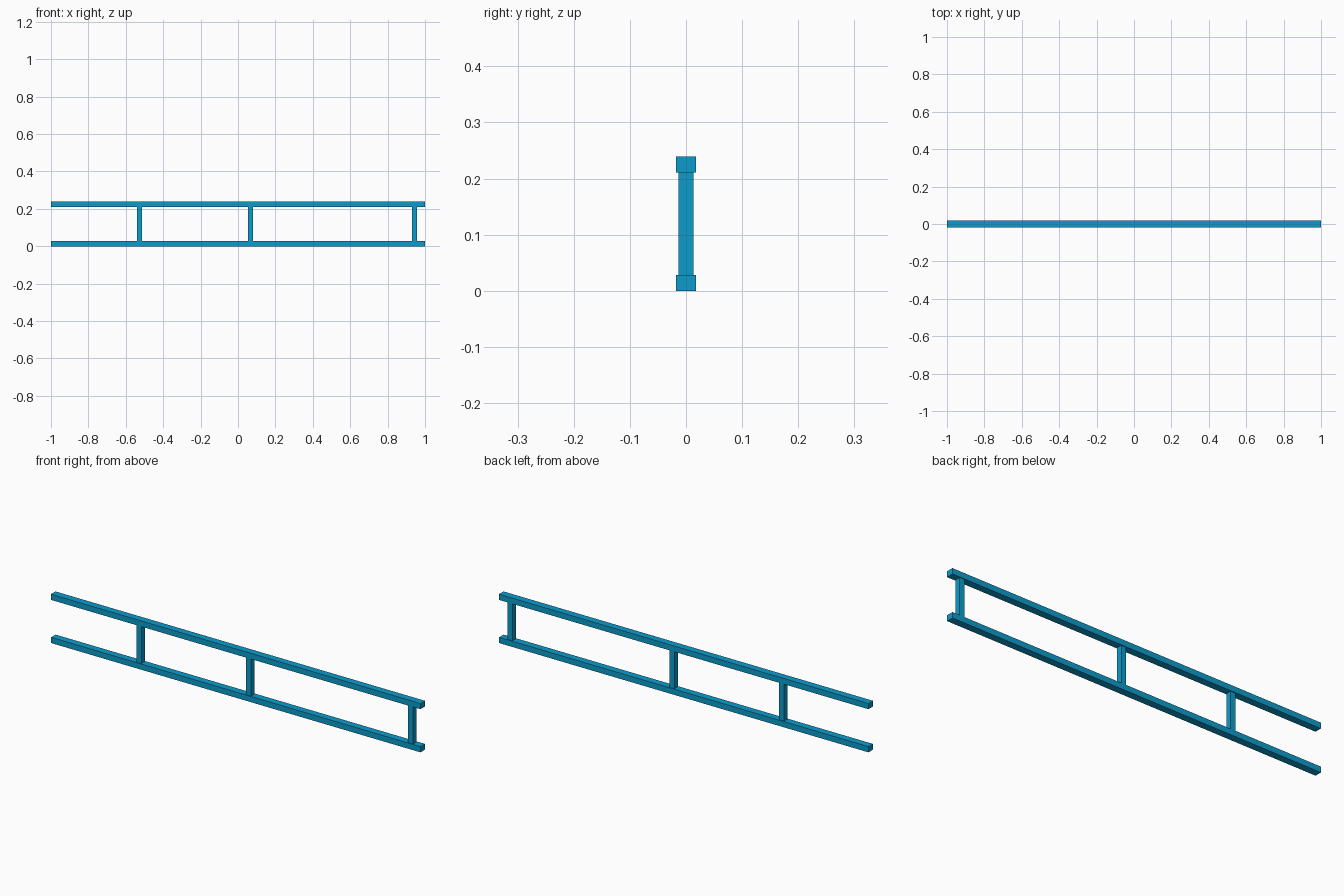
import bpy

if "Cube" in bpy.data.objects:
    bpy.data.objects.remove(bpy.data.objects["Cube"])

# Shared blue paint
paint = bpy.data.materials.new("blue_paint")
paint.diffuse_color = (0.004, 0.33, 0.6, 1)
paint.use_nodes = True
paint.node_tree.nodes["Principled BSDF"].inputs["Base Color"].default_value = paint.diffuse_color

HEIGHT = 0.239
RAIL_H = 0.028


def box(name, center, size):
    bpy.ops.mesh.primitive_cube_add(size=1, location=center)
    ob = bpy.context.object
    ob.name = name
    ob.scale = size
    bpy.ops.object.transform_apply(location=False, rotation=False, scale=True)
    ob.data.materials.append(paint)
    return ob


# Long horizontal rails
for name, z in (("bottom_rail", RAIL_H / 2), ("top_rail", HEIGHT - RAIL_H / 2)):
    box(name, (0, 0, z), (2, 0.035, RAIL_H))

# Unevenly spaced square posts between the rails
for i, x in enumerate((-0.527, 0.067, 0.944)):
    box(f"post_{i + 1}", (x, 0, HEIGHT / 2), (0.027, 0.027, HEIGHT - 2 * RAIL_H))
